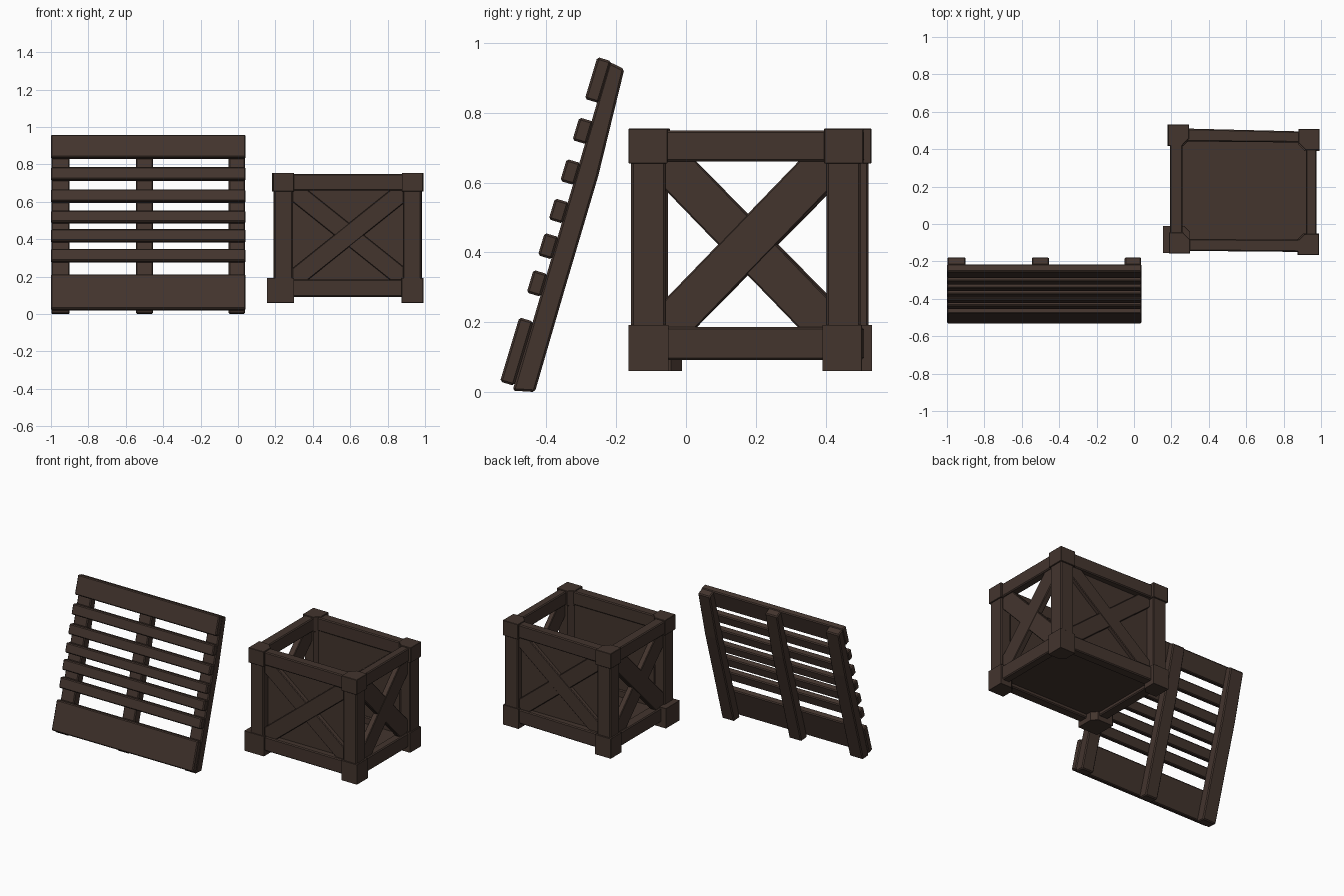
import bpy, bmesh, math
from mathutils import Vector

if "Cube" in bpy.data.objects:
    bpy.data.objects.remove(bpy.data.objects["Cube"])

wood = bpy.data.materials.new("dark brown wood")
wood.diffuse_color = (0.056, 0.035, 0.027, 1)
wood.use_nodes = True
wood.node_tree.nodes["Principled BSDF"].inputs["Base Color"].default_value = wood.diffuse_color


def prism(name, pts, axis, a, b, bevel=0.006):
    """Extrude a 2D outline along an axis from a to b."""
    def place(p, t):
        return {'x': (t, p[0], p[1]), 'y': (p[0], t, p[1]), 'z': (p[0], p[1], t)}[axis]
    bm = bmesh.new()
    lo = [bm.verts.new(place(p, a)) for p in pts]
    hi = [bm.verts.new(place(p, b)) for p in pts]
    bm.faces.new(lo)
    bm.faces.new(hi)
    n = len(pts)
    for i in range(n):
        j = (i + 1) % n
        bm.faces.new((lo[i], lo[j], hi[j], hi[i]))
    bmesh.ops.recalc_face_normals(bm, faces=bm.faces)
    me = bpy.data.meshes.new(name)
    bm.to_mesh(me)
    bm.free()
    me.materials.append(wood)
    ob = bpy.data.objects.new(name, me)
    bpy.context.collection.objects.link(ob)
    if bevel:
        m = ob.modifiers.new("worn_edges", 'BEVEL')
        m.width = bevel
        m.segments = 1
    return ob


# ---------- leaning pallet ----------
def front_y(z):
    return -0.533 + 0.30 * (z - 0.03)


def back_y(z):
    return -0.433 + 0.277 * z


NY, NZ = 0.958, -0.287  # direction from pallet front to back


def slat_outline(z0, z1, t=0.042):
    f0, f1 = (front_y(z0), z0), (front_y(z1), z1)
    return [f0, f1, (f1[0] + NY * t, f1[1] + NZ * t), (f0[0] + NY * t, f0[1] + NZ * t)]


for z0, z1 in [(0.03, 0.214), (0.285, 0.35), (0.392, 0.456), (0.495, 0.555),
               (0.605, 0.668), (0.722, 0.787), (0.84, 0.96)]:
    prism("pallet_slat", slat_outline(z0, z1), 'x', -1.0, 0.04)

d = 0.036
stringer = [(front_y(0.035) + NY * d, 0.035 + NZ * d), (-0.433, 0.0),
            (back_y(0.3) + 0.004, 0.3), (back_y(0.62) + 0.01, 0.62), (back_y(0.925), 0.925),
            (front_y(0.957) + NY * d, 0.957 + NZ * d)]
stringer[0] = (stringer[0][0], 0.004)
for x0, x1 in [(-0.998, -0.9), (-0.545, -0.455), (-0.05, 0.038)]:
    prism("pallet_stringer", stringer, 'x', x0, x1)

# ---------- crate corners ----------
T = 0.068  # wall thickness


def corner(cx, cy, sx, sy, w, t):
    """L-shaped section with a chamfered inner corner."""
    c = 0.03
    raw = [(0, 0), (w, 0), (w, t), (t + c, t), (t, t + c), (t, w), (0, w)]
    return [(cx + sx * u, cy + sy * v) for u, v in raw]


# corner x, y, directions inward, extra foot size in x and y
corners = [(0.195, -0.150, 1, 1, 0.040, 0.006),
           (0.190, 0.523, 1, -1, 0.010, 0.010),
           (0.980, -0.157, -1, 1, 0.010, 0.008),
           (0.984, 0.500, -1, -1, 0.008, 0.004)]
for cx, cy, sx, sy, fx, fy in corners:
    prism("crate_post", corner(cx, cy, sx, sy, 0.098, T), 'z', 0.10, 0.74)
    prism("crate_corner_cap", corner(cx - sx * .008, cy - sy * .008, sx, sy, 0.112, T + .010),
          'z', 0.655, 0.755, 0.01)
    prism("crate_foot", corner(cx - sx * fx, cy - sy * fy, sx, sy, 0.105 + fx, T + fx + .006),
          'z', 0.06, 0.192)

# ---------- crate rails ----------
for label, z0, z1 in [("bottom", 0.092, 0.186), ("top", 0.66, 0.749)]:
    for side, q in [
        ("front", [(.21, -.143), (.97, -.150), (.97, -.082), (.21, -.080)]),
        ("back", [(.21, .512), (.97, .493), (.97, .435), (.21, .442)]),
        ("left", [(.192, -.13), (.192, .50), (.26, .50), (.26, -.13)]),
        ("right", [(.976, -.13), (.976, .48), (.92, .48), (.92, -.13)]),
    ]:
        prism(f"crate_{label}_{side}_rail", q, 'z', z0, z1)


# ---------- crossed braces ----------
def brace(name, axis, u0, u1, z0, z1, w, a, b):
    for k, (s, e) in enumerate([((u0, z0), (u1, z1)), ((u0, z1), (u1, z0))]):
        s, e = Vector(s), Vector(e)
        dr = (e - s).normalized()
        n = Vector((-dr.y, dr.x)) * w / 2
        s, e = s - dr * 0.03, e + dr * 0.03
        off = 0.002 * k
        prism(name, [s + n, e + n, e - n, s - n], axis, a + off, b - off, 0.004)


brace("crate_right_brace", 'x', -0.054, 0.405, 0.185, 0.66, 0.12, 0.928, 0.966)
brace("crate_left_brace", 'x', -0.054, 0.415, 0.185, 0.66, 0.12, 0.203, 0.245)
brace("crate_front_brace", 'y', 0.297, 0.89, 0.185, 0.66, 0.10, -0.135, -0.095)
brace("crate_back_brace", 'y', 0.297, 0.89, 0.185, 0.66, 0.10, 0.445, 0.487)

# ---------- closed panels and floor ----------
box = [(0.22, 0.13), (0.95, 0.13), (0.95, 0.70), (0.22, 0.70)]
prism("crate_front_panel", box, 'y', -0.104, -0.088, 0)
prism("crate_back_panel", box, 'y', 0.446, 0.462, 0)
prism("crate_floor", [(.22, -.12), (.95, -.12), (.95, .47), (.22, .47)], 'z', 0.115, 0.14, 0)
